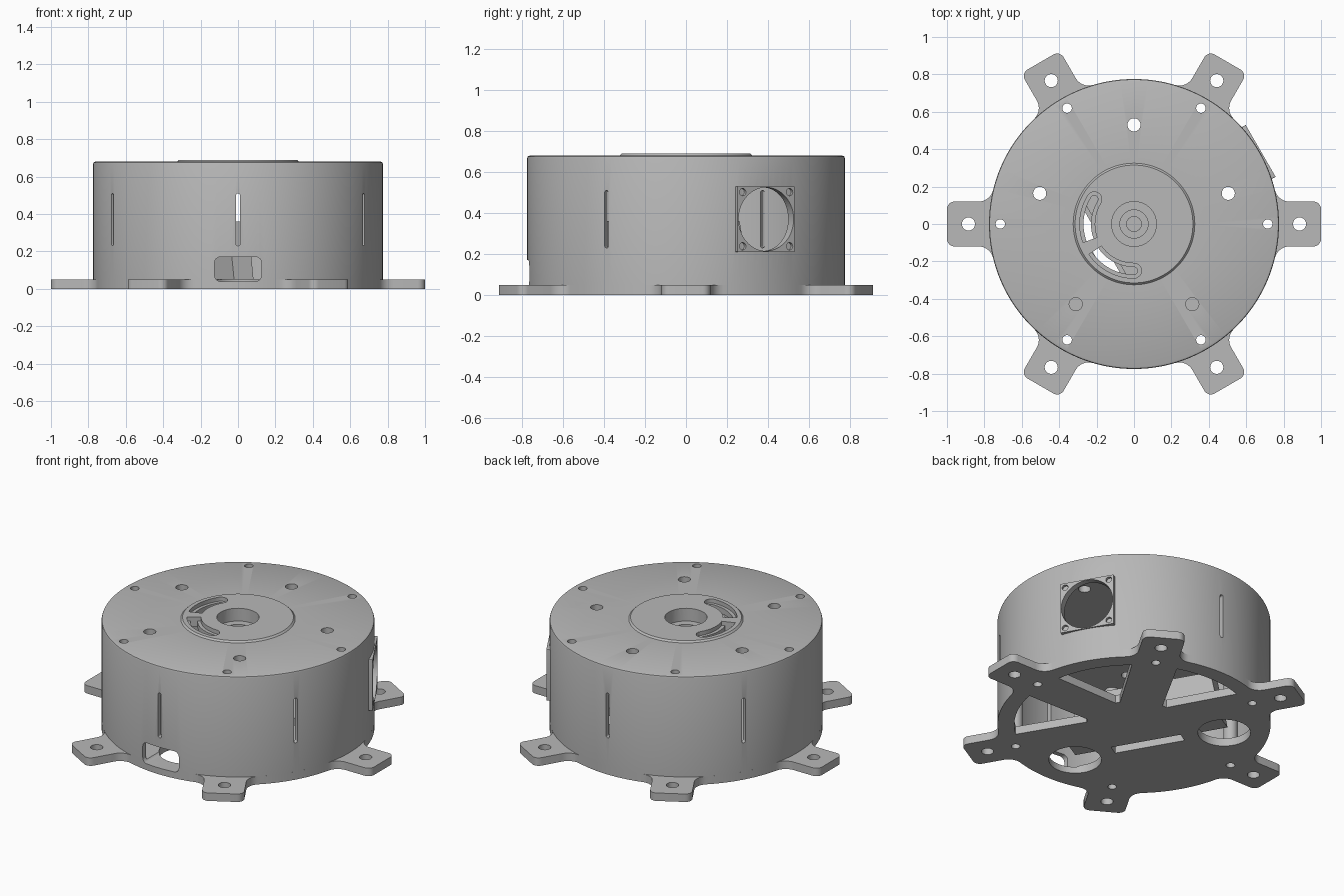
import bpy, bmesh
from math import sin, cos, pi, radians, sqrt, atan2
from mathutils import Matrix

if "Cube" in bpy.data.objects:
    bpy.data.objects.remove(bpy.data.objects["Cube"])

grey = bpy.data.materials.new("satin grey")
grey.use_nodes = True
grey.diffuse_color = (0.48, 0.48, 0.48, 1)
grey.node_tree.nodes["Principled BSDF"].inputs["Base Color"].default_value = (0.48, 0.48, 0.48, 1)


def finish_mesh(name, bm, matrix=None):
    bmesh.ops.recalc_face_normals(bm, faces=bm.faces)
    if matrix:
        bm.transform(matrix)
    mesh = bpy.data.meshes.new(name)
    bm.to_mesh(mesh)
    bm.free()
    mesh.materials.append(grey)
    ob = bpy.data.objects.new(name, mesh)
    bpy.context.collection.objects.link(ob)
    return ob


def prism(name, pts, z0, z1, matrix=None):
    bm = bmesh.new()
    face = bm.faces.new([bm.verts.new((x, y, z0)) for x, y in pts])
    ext = bmesh.ops.extrude_face_region(bm, geom=[face])
    verts = [v for v in ext["geom"] if isinstance(v, bmesh.types.BMVert)]
    bmesh.ops.translate(bm, verts=verts, vec=(0, 0, z1 - z0))
    return finish_mesh(name, bm, matrix)


def lathe(name, profile, closed=False, steps=128, matrix=None):
    bm = bmesh.new()
    vs = [bm.verts.new((r, 0, z)) for r, z in profile]
    edges = [bm.edges.new(p) for p in zip(vs, vs[1:])]
    if closed:
        edges.append(bm.edges.new((vs[-1], vs[0])))
    bmesh.ops.spin(bm, geom=vs + edges, cent=(0, 0, 0), axis=(0, 0, 1),
                   angle=2 * pi, steps=steps, use_duplicate=False)
    bmesh.ops.remove_doubles(bm, verts=bm.verts, dist=1e-5)
    return finish_mesh(name, bm, matrix)


def arc(cx, cy, r, a0, a1, n=8):
    return [(cx + r * cos(radians(a0 + (a1 - a0) * i / n)),
             cy + r * sin(radians(a0 + (a1 - a0) * i / n))) for i in range(n + 1)]


def circle(r, n=32):
    return arc(0, 0, r, 0, 360, n)[:-1]


def rounded_rect(hx, hy, r):
    pts = []
    for i, (sx, sy) in enumerate([(1, 1), (-1, 1), (-1, -1), (1, -1)]):
        pts += arc(sx * (hx - r), sy * (hy - r), r, 90 * i, 90 * i + 90, 6)
    return pts


def turn(deg):
    return Matrix.Rotation(radians(deg), 4, "Z")


def polar(deg, r):
    return turn(deg) @ Matrix.Translation((r, 0, 0))


def facing(deg, z=0):
    """Local z points outward at the angle, local x points down."""
    return Matrix.Translation((0, 0, z)) @ turn(deg) @ Matrix.Rotation(pi / 2, 4, "Y")


def cut(ob, *cutters):
    bpy.context.view_layer.objects.active = ob
    for c in cutters:
        mod = ob.modifiers.new("cut", "BOOLEAN")
        mod.operation, mod.solver, mod.object = "DIFFERENCE", "EXACT", c
        bpy.ops.object.modifier_apply(modifier=mod.name)
        bpy.data.objects.remove(c)


def hole(r, deg, dist, z0, z1):
    return prism("cutter", circle(r), z0, z1, polar(deg, dist))


def port():
    return prism("cutter", rounded_rect(0.065, 0.125, 0.03), 0.6, 0.9, facing(-90, 0.105))


SIX = range(0, 360, 60)
R, FILLET, ARM = 0.775, 0.08, 0.12

# Base plate with six rounded mounting arms
fx = sqrt((R + FILLET) ** 2 - (ARM + FILLET) ** 2)
fa = atan2(ARM + FILLET, fx) * 180 / pi
upper = (arc(0.96, 0.08, 0.04, 0, 90, 6) + arc(fx, ARM + FILLET, FILLET, 270, 180 + fa)
         + arc(0, 0, R, fa, 30, 8)[1:])
arm = [(x, -y) for x, y in reversed(upper[:-1])] + upper
outline = [(x * cos(radians(d)) - y * sin(radians(d)), x * sin(radians(d)) + y * cos(radians(d)))
           for d in SIX for x, y in arm]
base = prism("base_plate", outline, 0, 0.05)
for d in SIX:
    cut(base, hole(0.035, d, 0.885, -1, 1), hole(0.025, d, 0.715, -1, 1))
for d in (-30, 30, 90):
    wedge = [(0.27, -0.015), *arc(0, 0, 0.68, -19, 19, 10), (0.27, 0.015)]
    cut(base, prism("cutter", wedge, -1, 1, turn(d)))
for d in (150, 270):
    cut(base, hole(0.15, d, 0.52, -1, 1))
cable_slot = rounded_rect(0.035, 0.21, 0.004)
cut(base, prism("cutter", cable_slot, -1, 1, polar(210, 0.23)), port(),
    hole(0.04, 0, 0, 0.03, 1))

# Inner housing around the cable slot
side = [(-0.05, -0.46), (-0.05, 0.46), (-0.36, 0.4), (-0.36, -0.4)]
housing = prism("inner_housing", side, 0.17, 0.29, facing(210))
cut(housing, prism("cutter", cable_slot, -1, 1, polar(210, 0.23)))

# Drum shell, lid, raised ring and hub in one turned profile
shell = lathe("drum_shell", [
    (0, 0.69), (0.315, 0.69), (0.325, 0.68), (0.763, 0.68), (0.772, 0.676), (R, 0.667),
    (R, 0.05), (0.745, 0.05), (0.745, 0.63), (0.15, 0.63), (0.15, 0.52), (0, 0.52)])
cut(shell, hole(0.12, 0, 0, 0.61, 1), hole(0.075, 0, 0, 0.4, 1), port())
for d in SIX:
    cut(shell, hole(0.025, d, 0.715, 0.6, 1))
    if d:
        cut(shell, prism("cutter", rounded_rect(0.14, 0.011, 0.01), 0.6, 0.9, facing(d + 30, 0.37)))
for d in range(18, 360, 72):
    cut(shell, hole(0.035, d, 0.53, 0.5, 1))

# Curved stepped slots in the lid, one end round and one end square
for a0, a1 in ((200, 148), (214, 270)):
    for half, z0 in ((0.04, 0.665), (0.02, 0.5)):
        s = 1 if a1 > a0 else -1
        cx, cy = 0.25 * cos(radians(a1)), 0.25 * sin(radians(a1))
        path = (arc(0, 0, 0.25 + half, a0, a1, 14) + arc(cx, cy, half, a1, a1 + 180 * s, 8)[1:-1]
                + arc(0, 0, 0.25 - half, a1, a0, 14))
        cut(shell, prism("cutter", path, z0, 1))

# Square connector flange with a round opening
cut(shell, prism("cutter", circle(0.155, 64), 0.6, 0.9, facing(30, 0.37)))
flange = prism("connector_flange", rounded_rect(0.16, 0.16, 0.003), 0.75, 0.782, facing(30, 0.37))
cut(flange, prism("cutter", circle(0.155, 64), 0.6, 0.9, facing(30, 0.37)))
for sx in (-1, 1):
    for sy in (-1, 1):
        spot = facing(30, 0.37) @ Matrix.Translation((sx * 0.132, sy * 0.132, 0))
        cut(flange, prism("cutter", circle(0.018, 20), 0.765, 0.9, spot))

# Hollow screw posts joining base and lid
posts = [lathe("screw_post", [(0.025, 0.05), (0.04, 0.05), (0.04, 0.635), (0.025, 0.635)],
               True, 32, polar(d, 0.715)) for d in SIX]

# Smooth the curved walls and keep the edges sharp
bpy.ops.object.select_all(action="DESELECT")
for ob in [base, housing, shell, flange] + posts:
    ob.select_set(True)
    bpy.context.view_layer.objects.active = ob
bpy.ops.object.shade_smooth_by_angle(angle=radians(30))
